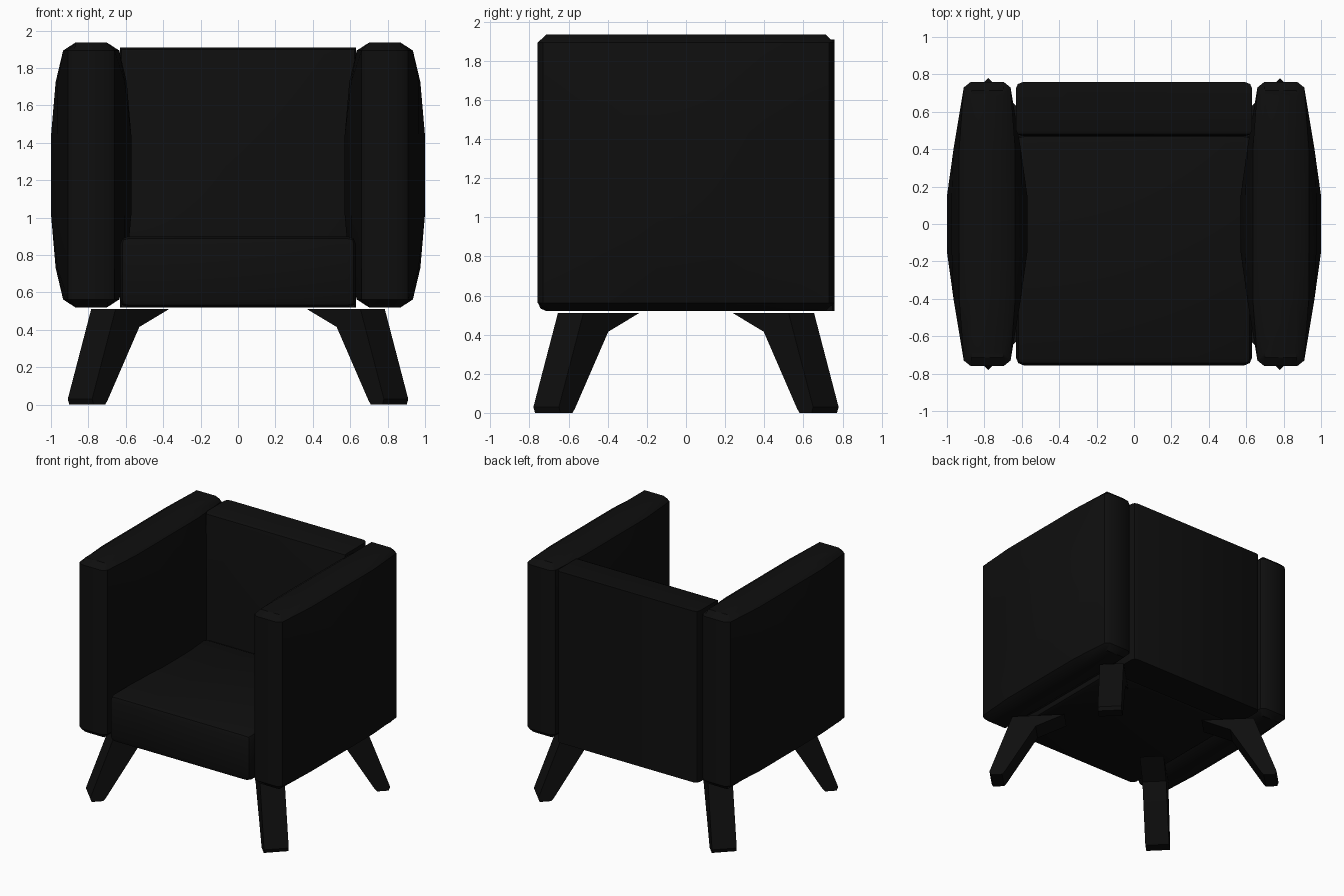
import bpy, bmesh, math

if "Cube" in bpy.data.objects:
    bpy.data.objects.remove(bpy.data.objects["Cube"])

black = bpy.data.materials.new("matte black")
black.diffuse_color = (0.0045, 0.0045, 0.0045, 1)
black.use_nodes = True
black.node_tree.nodes["Principled BSDF"].inputs["Base Color"].default_value = black.diffuse_color


def finish(bm, name, angle=40):
    bmesh.ops.recalc_face_normals(bm, faces=bm.faces)
    me = bpy.data.meshes.new(name)
    bm.to_mesh(me)
    bm.free()
    ob = bpy.data.objects.new(name, me)
    bpy.context.collection.objects.link(ob)
    me.materials.append(black)
    bpy.ops.object.select_all(action='DESELECT')
    ob.select_set(True)
    bpy.context.view_layer.objects.active = ob
    bpy.ops.object.shade_smooth_by_angle(angle=math.radians(angle))
    return ob


def loft(rings):
    bm = bmesh.new()
    loops = [[bm.verts.new(p) for p in r] for r in rings]
    n = len(loops[0])
    for a, b in zip(loops, loops[1:]):
        for i in range(n):
            j = (i + 1) % n
            bm.faces.new((a[i], a[j], b[j], b[i]))
    bm.faces.new(loops[0])
    bm.faces.new(loops[-1])
    return bm


def block(lo, hi):
    bm = bmesh.new()
    bmesh.ops.create_cube(bm, size=1)
    for v in bm.verts:
        v.co = [l if c < 0 else h for c, l, h in zip(v.co, lo, hi)]
    return bm


# Padded arms: half thickness swells towards the middle in both y and z
Y_BULGE = [(-.758, .09), (-.73, .125), (-.4, .18), (-.15, .215),
           (.15, .215), (.4, .18), (.73, .125), (.758, .09)]
Z_BULGE = [(.52, .085), (.562, .15), (.73, .19), (1.02, .215),
           (1.435, .215), (1.725, .19), (1.893, .15), (1.935, .085)]
for side, name in ((-1, "left_arm"), (1, "right_arm")):
    rings = []
    for k, (z, tz) in enumerate(Z_BULGE):
        s = .94 if k in (0, len(Z_BULGE) - 1) else 1
        outer = [(side * (.785 + min(ty, tz)), y * s, z) for y, ty in Y_BULGE]
        inner = [(side * (.785 - min(ty, tz)), y * s, z) for y, ty in reversed(Y_BULGE)]
        rings.append(outer + inner)
    finish(loft(rings), name)

# Seat cushion with softened edges
bm = block((-.632, -.757, .52), (.632, .48, .9))
bmesh.ops.bevel(bm, geom=bm.edges[:], offset=.045, segments=2, profile=.5, affect='EDGES')
finish(bm, "seat")

# Backrest: soft upright edges and soft top front edge
bm = block((-.632, .47, .52), (.632, .758, 1.908))
soft = []
for e in bm.edges:
    a, b = (v.co for v in e.verts)
    upright = abs(a.z - b.z) > .1
    top_front = min(a.z, b.z) > 1.8 and max(a.y, b.y) < .5
    if upright or top_front:
        soft.append(e)
bmesh.ops.bevel(bm, geom=soft, offset=.035, segments=2, profile=.5, affect='EDGES')
finish(bm, "backrest")

# Splayed legs set diagonally: bent profile (distance outwards, height)
PROFILE = [(.523, .51), (.926, .51), (1.103, .03), (1.092, 0),
           (1.005, 0), (.988, .02), (.746, .415)]
R = math.sqrt(.5)
for sx, xn in ((-1, "left"), (1, "right")):
    for sy, yn in ((-1, "front"), (1, "back")):
        rings = [[(sx * (u + v) * R, sy * (u - v) * R, z) for u, z in PROFILE]
                 for v in (0, .184)]
        finish(loft(rings), f"{yn}_{xn}_leg", 20)
